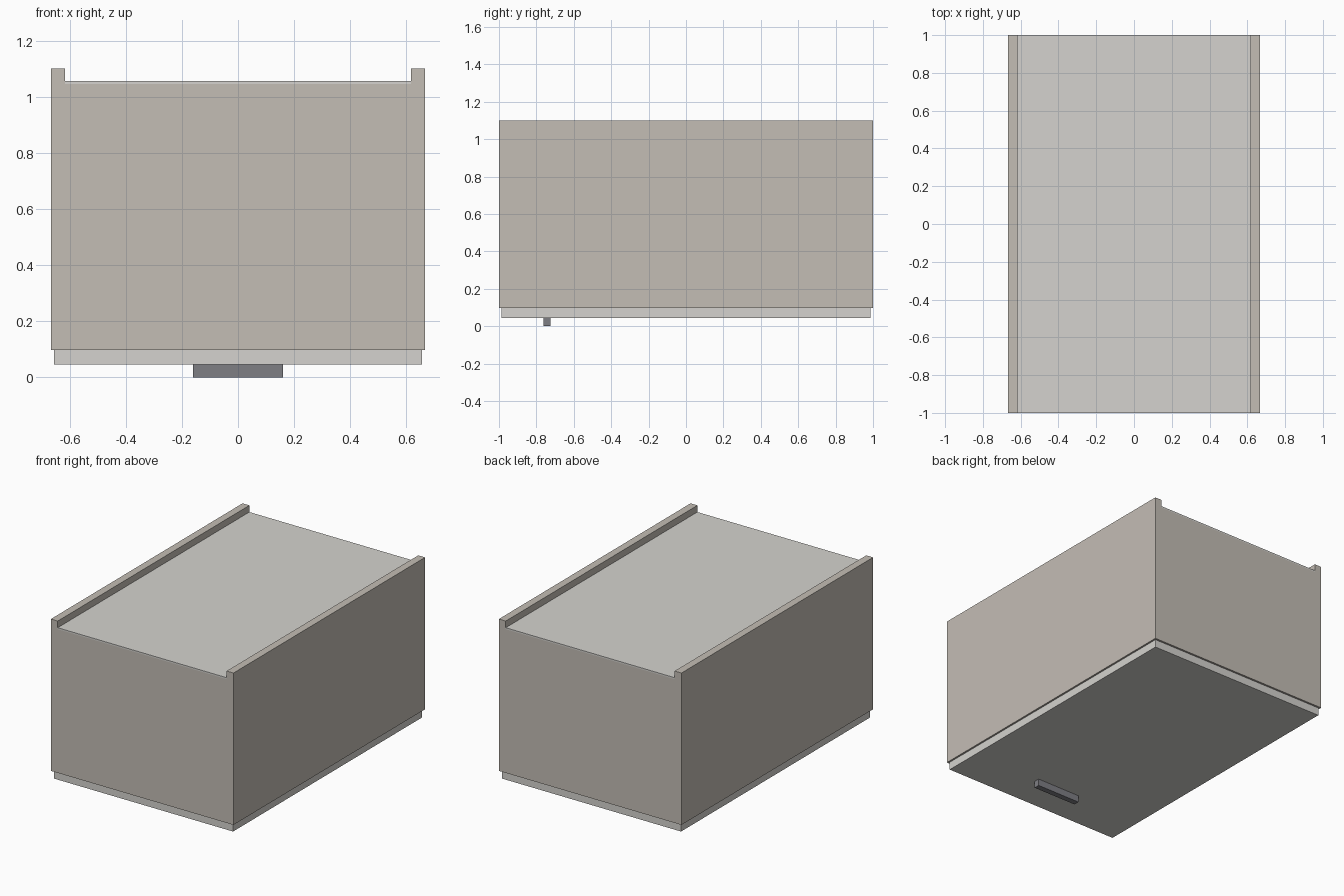
import bpy

if "Cube" in bpy.data.objects:
    bpy.data.objects.remove(bpy.data.objects["Cube"])


def material(name, rgb):
    m = bpy.data.materials.new(name)
    m.diffuse_color = (*rgb, 1)
    m.use_nodes = True
    m.node_tree.nodes["Principled BSDF"].inputs["Base Color"].default_value = m.diffuse_color
    return m


BEIGE = material("carcass_beige", (0.55, 0.51, 0.46))
PALE = material("panel_pale", (0.66, 0.65, 0.62))
DARK = material("handle_grey", (0.21, 0.21, 0.23))


def box(name, x, y, z, mat):
    """Box from (min, max) ranges on each axis."""
    bpy.ops.mesh.primitive_cube_add(size=1)
    ob = bpy.context.object
    ob.name = name
    ob.location = [(a + b) / 2 for a, b in (x, y, z)]
    ob.scale = [b - a for a, b in (x, y, z)]
    bpy.ops.object.transform_apply(location=True, rotation=False, scale=True)
    ob.data.materials.append(mat)
    return ob


W, T = 0.667, 0.05           # half width, board thickness
Z0, Z1 = 0.097, 1.10         # carcass depth range
BACK0, BACK1 = 1.046, 1.056  # thin back panel

# Carcass boards: two full-depth sides, two end boards between them
for s, side, end in ((-1, "left", "lower"), (1, "right", "upper")):
    box(f"{side}_side", sorted((s * W, s * (W - T))), (-1, 1), (Z0, Z1), BEIGE)
    box(f"{end}_end_board", (T - W, W - T), sorted((s, s * (1 - T))), (Z0, BACK0), BEIGE)

# Thin back panel, set in below the side edges
box("back_panel", (T - W, W - T), (-1, 1), (BACK0, BACK1), PALE)

# Door with a small reveal all round, and its bar handle
box("door", (-0.655, 0.655), (-0.987, 0.987), (0.045, Z0), PALE)
box("handle", (-0.16, 0.16), (-0.762, -0.724), (0, 0.045), DARK)
